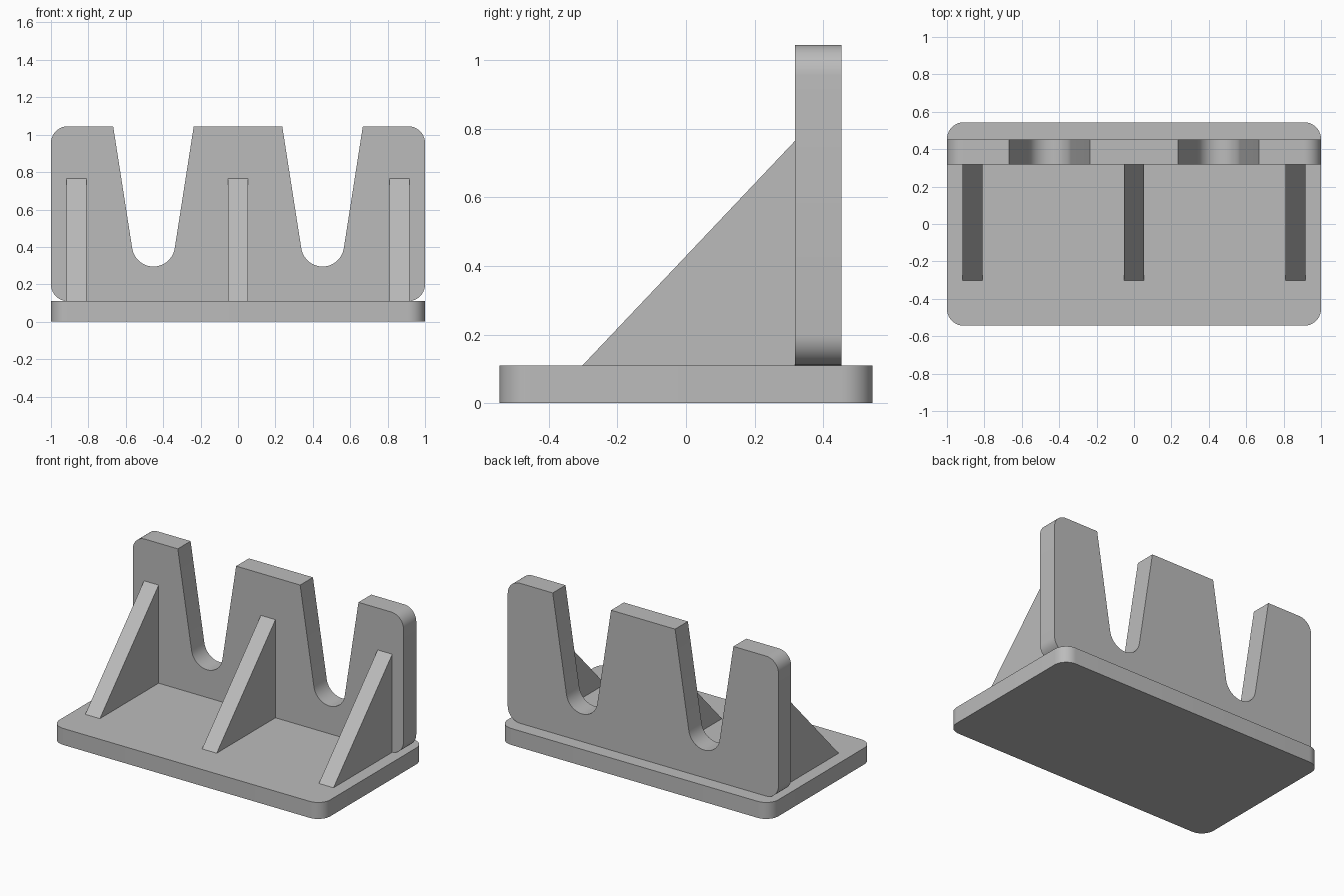
import bpy, bmesh, math
from mathutils import Vector

if "Cube" in bpy.data.objects:
    bpy.data.objects.remove(bpy.data.objects["Cube"])

grey = bpy.data.materials.new("plain_grey")
grey.diffuse_color = (0.5, 0.5, 0.5, 1)
grey.use_nodes = True
grey.node_tree.nodes["Principled BSDF"].inputs["Base Color"].default_value = grey.diffuse_color


def arc(cx, cy, r, start, end, steps=10):
    """Points along an arc, angles in degrees."""
    angles = [math.radians(start + (end - start) * i / steps) for i in range(steps + 1)]
    return [(cx + r * math.cos(a), cy + r * math.sin(a)) for a in angles]


def extrude(name, points, direction):
    """Solid from a closed 3D outline pushed along a direction."""
    bm = bmesh.new()
    face = bm.faces.new([bm.verts.new(p) for p in points])
    moved = bmesh.ops.extrude_face_region(bm, geom=[face])["geom"]
    verts = [v for v in moved if isinstance(v, bmesh.types.BMVert)]
    bmesh.ops.translate(bm, verts=verts, vec=Vector(direction))
    bmesh.ops.recalc_face_normals(bm, faces=bm.faces)
    mesh = bpy.data.meshes.new(name)
    bm.to_mesh(mesh)
    bm.free()
    obj = bpy.data.objects.new(name, mesh)
    bpy.context.collection.objects.link(obj)
    mesh.materials.append(grey)
    bpy.ops.object.select_all(action='DESELECT')
    obj.select_set(True)
    bpy.context.view_layer.objects.active = obj
    bpy.ops.object.shade_smooth_by_angle(angle=math.radians(30))
    return obj


BASE_H, TOP, R = 0.11, 1.045, 0.09
BACK_Y0, BACK_Y1 = 0.318, 0.453
HALF_D = 0.544

# Base plate with rounded corners
outline = []
for sx, sy, a in ((1, 1, 0), (-1, 1, 90), (-1, -1, 180), (1, -1, 270)):
    outline += arc(sx * (1 - R), sy * (HALF_D - R), R, a, a + 90)
extrude("base_plate", [(x, y, 0) for x, y in outline], (0, 0, BASE_H))

# Upright back plate: rounded corners and two tapered, round-bottomed slots
SLOT_X, SLOT_Z, SLOT_R, TAPER, SLOT_TOP = 0.452, 0.41, 0.115, 8.7, 0.2155


def slot(cx):
    """Slot edge from its right rim, round the bottom, to its left rim."""
    return ([(cx + SLOT_TOP, TOP)]
            + arc(cx, SLOT_Z, SLOT_R, -TAPER, -180 + TAPER, 20)
            + [(cx - SLOT_TOP, TOP)])


profile = (arc(1 - R, BASE_H + R, R, -90, 0) + arc(1 - R, TOP - R, R, 0, 90)
           + slot(SLOT_X) + slot(-SLOT_X)
           + arc(-1 + R, TOP - R, R, 90, 180) + arc(-1 + R, BASE_H + R, R, 180, 270))
extrude("back_plate", [(x, BACK_Y0, z) for x, z in profile], (0, BACK_Y1 - BACK_Y0, 0))

# Three triangular support ribs
RIB_W = 0.108
for name, cx in (("left_rib", -0.863), ("middle_rib", 0), ("right_rib", 0.863)):
    x = cx - RIB_W / 2
    extrude(name, [(x, -0.302, BASE_H), (x, BACK_Y0, BASE_H), (x, BACK_Y0, 0.765)],
            (RIB_W, 0, 0))
